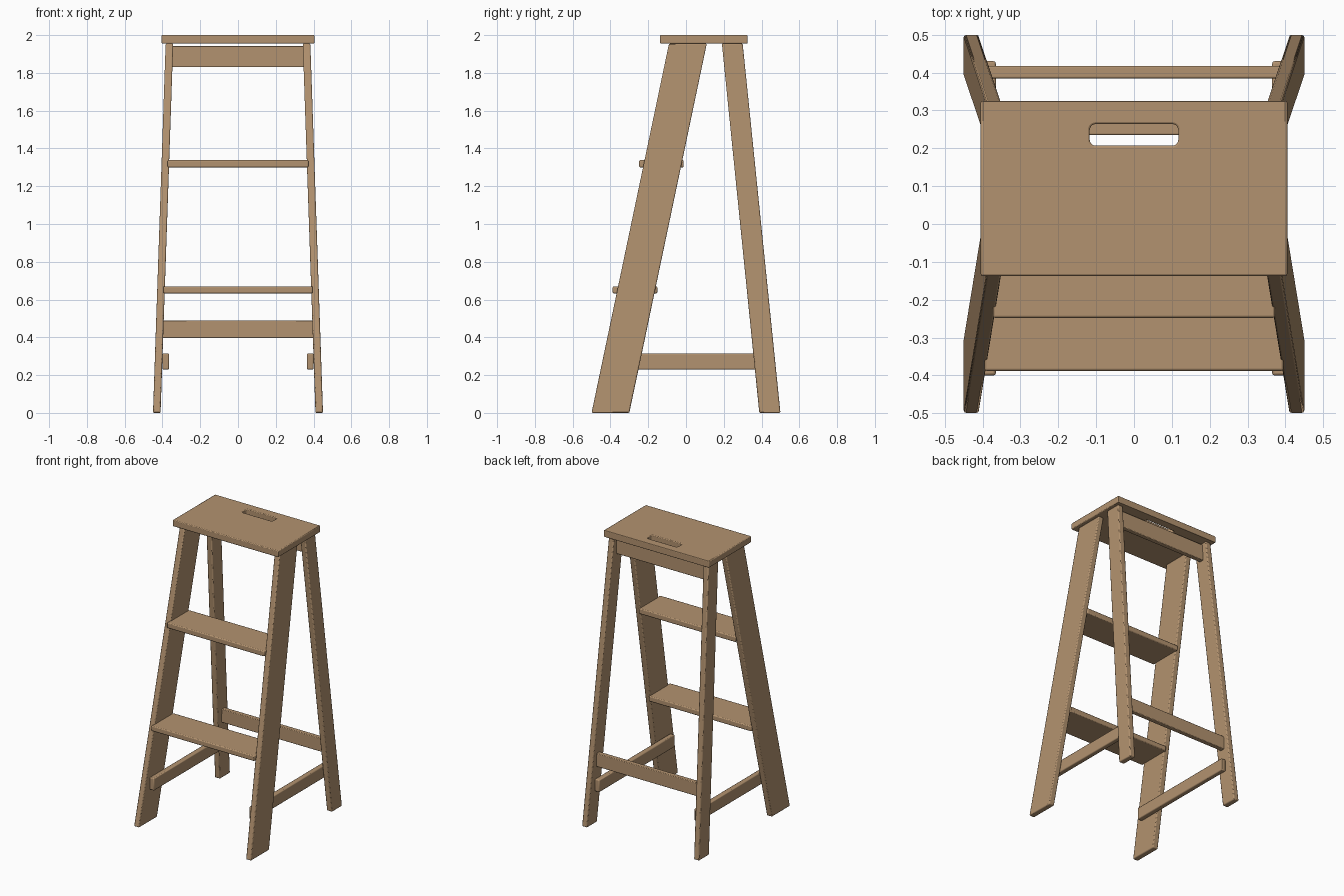
import bpy, bmesh, math

if "Cube" in bpy.data.objects:
    bpy.data.objects.remove(bpy.data.objects["Cube"])

wood = bpy.data.materials.new("wood")
wood.diffuse_color = (0.45, 0.29, 0.16, 1)
wood.use_nodes = True
wood.node_tree.nodes["Principled BSDF"].inputs["Base Color"].default_value = wood.diffuse_color


def loft(name, bottom, top, bevel=0.006):
    """Solid between two horizontal rectangles (x0, x1, y0, y1, z)."""
    bm = bmesh.new()
    rings = []
    for x0, x1, y0, y1, z in (bottom, top):
        rings.append([bm.verts.new((x, y, z))
                      for x, y in ((x0, y0), (x1, y0), (x1, y1), (x0, y1))])
    lo, hi = rings
    bm.faces.new(lo[::-1])
    bm.faces.new(hi)
    for i in range(4):
        j = (i + 1) % 4
        bm.faces.new((lo[i], lo[j], hi[j], hi[i]))
    bmesh.ops.recalc_face_normals(bm, faces=bm.faces)
    mesh = bpy.data.meshes.new(name)
    bm.to_mesh(mesh)
    bm.free()
    obj = bpy.data.objects.new(name, mesh)
    bpy.context.collection.objects.link(obj)
    mesh.materials.append(wood)
    if bevel:
        add_bevel(obj, bevel)
    return obj


def add_bevel(obj, width):
    mod = obj.modifiers.new("soft_edges", 'BEVEL')
    mod.width = width
    mod.segments = 2
    mod.limit_method = 'ANGLE'
    mod.angle_limit = math.radians(40)


def board(name, x0, x1, y0, y1, z0, z1, bevel=0.006):
    return loft(name, (x0, x1, y0, y1, z0), (x0, x1, y0, y1, z1), bevel)


def mirror(obj):
    mod = obj.modifiers.new("mirror_x", 'MIRROR')
    mod.use_mirror_merge = False


# Splayed leg pairs
TOP = 1.955
mirror(loft("front_legs", (0.41, 0.45, -0.50, -0.30, 0), (0.343, 0.383, -0.09, 0.11, TOP)))
mirror(loft("back_legs", (0.41, 0.45, 0.388, 0.50, 0), (0.343, 0.383, 0.19, 0.30, TOP)))

# Treads
board("lower_step", -0.395, 0.395, -0.388, -0.152, 0.633, 0.67)
board("upper_step", -0.373, 0.373, -0.248, -0.012, 1.30, 1.338)

# Rails between the back legs, and side braces
board("back_rail", -0.402, 0.402, 0.385, 0.418, 0.397, 0.49, 0.004)
board("top_rail", -0.352, 0.352, 0.235, 0.268, 1.83, 1.943, 0.004)
mirror(board("side_braces", 0.365, 0.40, -0.40, 0.43, 0.23, 0.315))

# Top platform with a rounded hand slot
platform = board("top_platform", -0.405, 0.405, -0.137, 0.325, TOP, 2.0, 0)
cutter = board("slot_cutter", -0.117, 0.117, 0.207, 0.264, 1.9, 2.05, 0)
cutter.hide_render = True
bm = bmesh.new()
bm.from_mesh(cutter.data)
uprights = [e for e in bm.edges if abs(e.verts[0].co.z - e.verts[1].co.z) > 0.1]
bmesh.ops.bevel(bm, geom=uprights, offset=0.016, segments=5, profile=0.5, affect='EDGES')
bm.to_mesh(cutter.data)
bm.free()
cut = platform.modifiers.new("hand_slot", 'BOOLEAN')
cut.operation = 'DIFFERENCE'
cut.solver = 'EXACT'
cut.object = cutter
bpy.context.view_layer.objects.active = platform
bpy.ops.object.modifier_apply(modifier=cut.name)
bpy.data.objects.remove(cutter)
add_bevel(platform, 0.005)

# Smooth the softened edges
bpy.ops.object.select_all(action='SELECT')
bpy.ops.object.shade_smooth_by_angle(angle=math.radians(30))
